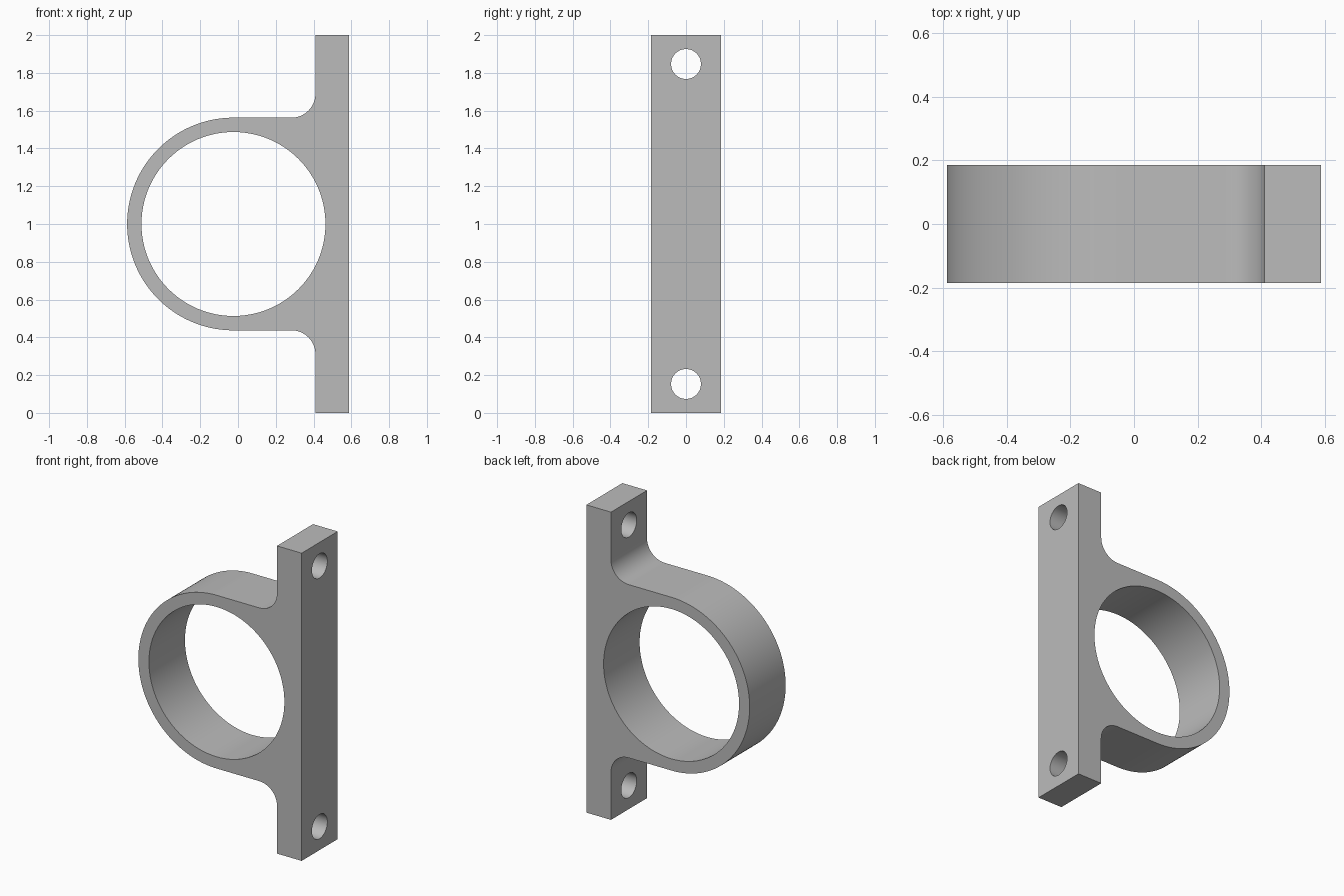
import bpy, bmesh, math
from mathutils import Matrix, Vector

cube = bpy.data.objects.get("Cube")
if cube:
    bpy.data.objects.remove(cube, do_unlink=True)

HALF_DEPTH = 0.185
RING_X, MID_Z, RING_R = -0.024, 1.0, 0.563
PLATE_IN, PLATE_OUT = 0.41, 0.587
FILLET = 0.127

grey = bpy.data.materials.new("plain grey")
grey.use_nodes = True
grey.diffuse_color = (0.5, 0.5, 0.5, 1)
grey.node_tree.nodes["Principled BSDF"].inputs["Base Color"].default_value = (0.5, 0.5, 0.5, 1)


def arc(cx, cz, r, start, end, steps):
    """Points on an arc in the xz plane, angles in degrees."""
    angles = [math.radians(start + (end - start) * i / steps) for i in range(steps + 1)]
    return [(cx + r * math.cos(a), cz + r * math.sin(a)) for a in angles]


def finish(bm, name):
    bmesh.ops.recalc_face_normals(bm, faces=bm.faces)
    mesh = bpy.data.meshes.new(name)
    bm.to_mesh(mesh)
    bm.free()
    mesh.materials.append(grey)
    obj = bpy.data.objects.new(name, mesh)
    bpy.context.collection.objects.link(obj)
    return obj


def cut(target, name, centre, radius, length, axis):
    """Bore a round hole through the target along an axis."""
    bm = bmesh.new()
    turn = Vector((0, 0, 1)).rotation_difference(Vector(axis)).to_matrix().to_4x4()
    bmesh.ops.create_cone(bm, cap_ends=True, segments=96, radius1=radius, radius2=radius,
                          depth=length, matrix=Matrix.Translation(centre) @ turn)
    cutter = finish(bm, name)
    cutter.hide_render = True
    mod = target.modifiers.new(name, "BOOLEAN")
    mod.operation = "DIFFERENCE"
    mod.solver = "EXACT"
    mod.object = cutter
    bpy.context.view_layer.objects.active = target
    bpy.ops.object.modifier_apply(modifier=mod.name)
    bpy.data.objects.remove(cutter, do_unlink=True)


# Bracket outline: upper half from plate top to ring's far side, then mirrored
upper = [(PLATE_OUT, 2), (PLATE_IN, 2)]
upper += arc(PLATE_IN - FILLET, MID_Z + RING_R + FILLET, FILLET, 0, -90, 16)
upper += arc(RING_X, MID_Z, RING_R, 90, 180, 48)
outline = upper + [(x, 2 * MID_Z - z) for x, z in reversed(upper[:-1])]

bm = bmesh.new()
face = bm.faces.new([bm.verts.new((x, -HALF_DEPTH, z)) for x, z in outline])
extruded = bmesh.ops.extrude_face_region(bm, geom=[face], use_keep_orig=True)
verts = [v for v in extruded["geom"] if isinstance(v, bmesh.types.BMVert)]
bmesh.ops.translate(bm, verts=verts, vec=(0, 2 * HALF_DEPTH, 0))
bracket = finish(bm, "bearing_bracket")

# Front recess leaving a thin back wall, then the through bore
WALL = 0.047
RECESS_DEPTH = 2 * HALF_DEPTH - WALL
cut(bracket, "recess", (RING_X, -HALF_DEPTH - 0.1 + (RECESS_DEPTH + 0.1) / 2 + 0.05, MID_Z),
    0.487, RECESS_DEPTH + 0.1, (0, 1, 0))
cut(bracket, "bore", (RING_X, 0, MID_Z), 0.305, 1, (0, 1, 0))

# Mounting holes through the plate
for side in (-1, 1):
    cut(bracket, "mounting_hole", (0.5, 0, MID_Z + side * 0.847), 0.079, 0.5, (1, 0, 0))

# Smooth curved walls, keep edges sharp
bpy.ops.object.select_all(action="DESELECT")
bracket.select_set(True)
bpy.context.view_layer.objects.active = bracket
bpy.ops.object.shade_smooth_by_angle(angle=math.radians(30))
